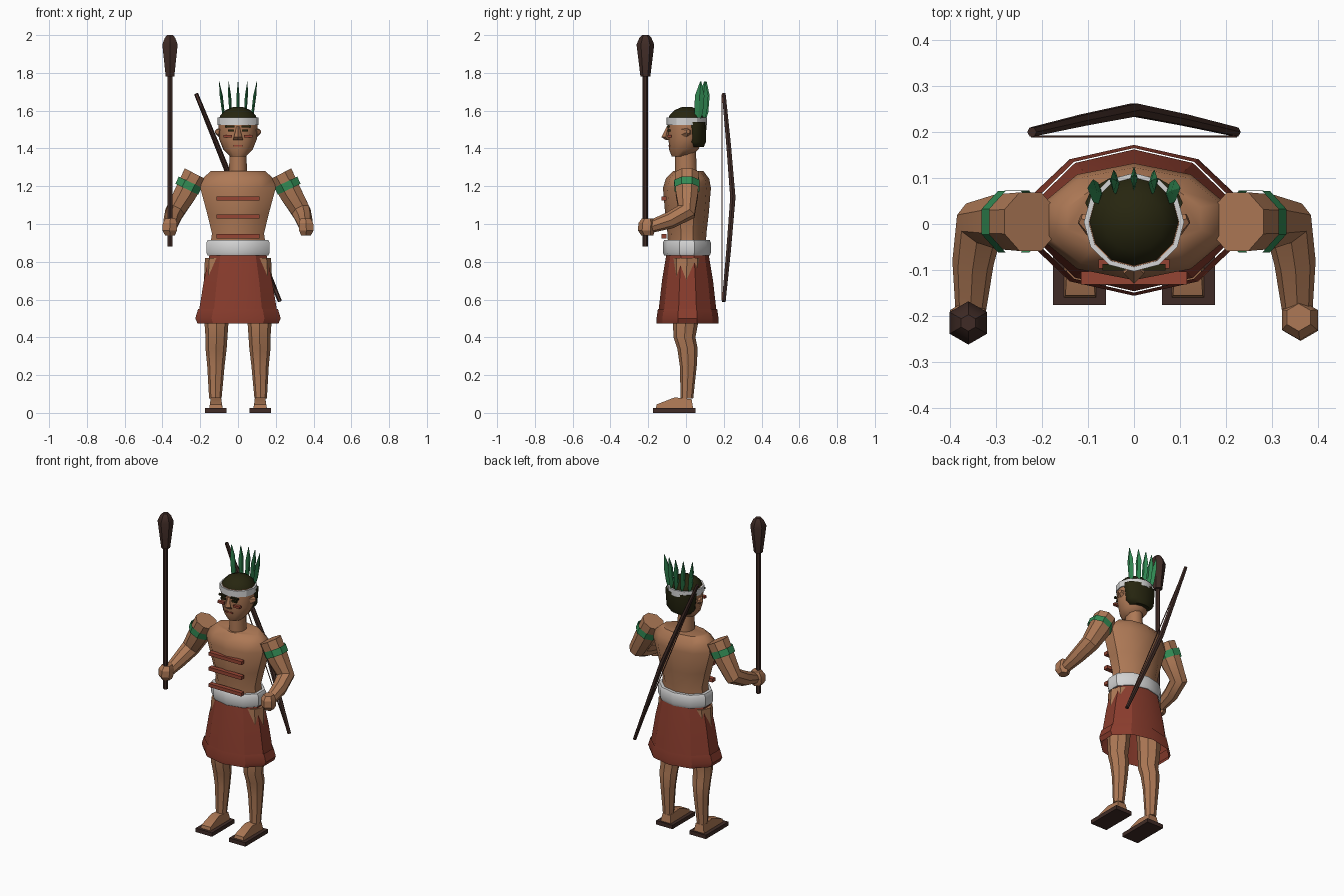
import bpy, bmesh, math
from mathutils import Vector

def material(name, rgb):
    m = bpy.data.materials.new(name)
    m.diffuse_color = (*rgb, 1)
    return m

SKIN = material("skin", (.42, .19, .092))
RED = material("skirt_red", (.25, .045, .026))
PAINT = material("body_paint", (.30, .06, .034))
HAIR = material("dark_hair", (.020, .019, .005))
WOOD = material("dark_wood", (.050, .024, .019))
GREEN = material("leaf_green", (.032, .26, .09))
WHITE = material("white_cloth", (.66, .66, .66))
CORD = material("bow_cord", (.13, .048, .033))

def finish(name, bm, mat, angle=30):
    bmesh.ops.recalc_face_normals(bm, faces=bm.faces)
    me = bpy.data.meshes.new(name)
    bm.to_mesh(me)
    bm.free()
    me.materials.append(mat)
    ob = bpy.data.objects.new(name, me)
    bpy.context.collection.objects.link(ob)
    bpy.ops.object.select_all(action='DESELECT')
    ob.select_set(True)
    bpy.context.view_layer.objects.active = ob
    bpy.ops.object.shade_smooth_by_angle(angle=math.radians(angle))
    return ob

def skin_rings(name, rings, mat, angle, caps=True):
    """Bridge rings of points into a surface."""
    bm = bmesh.new()
    rows = [[bm.verts.new(p) for p in r] for r in rings]
    n = len(rows[0])
    for a, b in zip(rows, rows[1:]):
        for i in range(n):
            j = (i + 1) % n
            bm.faces.new((a[i], a[j], b[j], b[i]))
    if caps:
        bm.faces.new(rows[0])
        bm.faces.new(rows[-1])
    return finish(name, bm, mat, angle)

def loft(name, rings, n, mat, angle=30, caps=True):
    """Stack of level ellipses: (x, y, z, rx, ry)."""
    turn = [math.pi / 2 + math.tau * i / n for i in range(n)]
    return skin_rings(name, [[(x + rx * math.cos(t), y + ry * math.sin(t), z) for t in turn]
                             for x, y, z, rx, ry in rings], mat, angle, caps)

def tube(name, path, n, mat, angle=30, caps=True):
    """Round tube along points (x, y, z, radius) with mitred joints."""
    pts = [Vector(p[:3]) for p in path]
    rings = []
    u = None
    for i, p in enumerate(pts):
        d0 = (p - pts[i - 1]).normalized() if i else (pts[1] - p).normalized()
        d1 = (pts[i + 1] - p).normalized() if i < len(pts) - 1 else d0
        t = (d0 + d1).normalized()
        u = Vector((0, 1, 0)) if u is None else u
        u = (u - t * u.dot(t)).normalized()
        v = t.cross(u)
        r = path[i][3]
        rings.append([p + r * (u * math.cos(math.tau * (k + .5) / n) + v * math.sin(math.tau * (k + .5) / n))
                      for k in range(n)])
    return skin_rings(name, rings, mat, angle, caps)

def box(name, centre, size, mat):
    bm = bmesh.new()
    bmesh.ops.create_cube(bm, size=1)
    for v in bm.verts:
        v.co = Vector(centre) + Vector([a * b for a, b in zip(v.co, size)])
    return finish(name, bm, mat)

# Torso, neck and clothing
loft("torso", [(0, .005, .88, .155, .10), (0, .005, .95, .145, .103), (0, .005, 1.05, .17, .115),
               (0, .005, 1.19, .21, .127), (0, .008, 1.24, .198, .115), (0, .012, 1.28, .152, .08)],
     10, SKIN, 45)
loft("neck", [(0, 0, 1.26, .05, .058), (0, -.003, 1.40, .047, .055)], 10, SKIN, 45)
loft("belt", [(0, .005, .832, .168, .120), (0, .005, .848, .176, .127),
              (0, .005, .90, .176, .127), (0, .005, .916, .168, .120)], 10, WHITE)
loft("skirt", [(0, .008, .84, .158, .112), (0, .008, .70, .19, .135), (0, .008, .535, .218, .154)],
     10, RED, caps=False)
loft("skirt_hem", [(0, .008, .55, .222, .157), (0, .008, .50, .238, .164), (0, .008, .473, .225, .163)],
     10, RED, caps=False)

# Painted bars across the chest
for z in (1.135, 1.04, .935):
    box("chest_bar", (0, -.117, z), (.23, .028, .022), PAINT)

# Head and hair
loft("head", [(0, -.025, 1.357, .042, .05), (0, -.012, 1.395, .078, .078), (0, 0, 1.45, .1, .092),
              (0, .003, 1.53, .104, .1), (0, .003, 1.565, .098, .096)], 12, SKIN, 50)
loft("hair_cap", [(0, .005, 1.545, .102, .101), (0, .005, 1.575, .094, .093),
                  (0, .005, 1.603, .066, .065), (0, .005, 1.62, .025, .025)], 12, HAIR, 50)
loft("back_hair", [(0, .052, 1.408, .068, .042), (0, .050, 1.435, .095, .056),
                   (0, .046, 1.54, .106, .062)], 12, HAIR, 50)
loft("headband", [(0, .004, 1.524, .109, .107), (0, .004, 1.563, .109, .107)], 12, WHITE)
loft("nose", [(0, -.095, 1.445, .026, .012), (0, -.108, 1.46, .022, .022),
              (0, -.094, 1.515, .008, .008)], 4, SKIN)
box("mouth", (0, -.087, 1.415), (.05, .012, .008), PAINT)

for s in (-1, 1):
    # Face details
    box("eye", (s * .038, -.09, 1.495), (.032, .014, .012), HAIR)
    box("eyebrow", (s * .043, -.094, 1.516), (.05, .014, .01), HAIR)
    box("cheek_stripe", (s * .055, -.087, 1.465), (.045, .02, .014), PAINT)
    tube("ear", [(s * .09, .0, 1.485, .03), (s * .117, .012, 1.49, .012)], 6, SKIN)

    # Arm, armband and hand
    tube("arm", [(s * .225, .005, 1.265, .069), (s * .28, .005, 1.16, .064), (s * .335, .002, 1.065, .054),
                 (s * .35, -.085, 1.02, .045), (s * .355, -.19, .985, .033)], 8, SKIN, 35)
    tube("armband", [(s * .253, .005, 1.222, .073), (s * .271, .005, 1.184, .072)], 8, GREEN, caps=False)
    loft("hand", [(s * .36, -.205, .94, .030, .032), (s * .362, -.21, .965, .044, .044),
                  (s * .36, -.208, 1.005, .044, .044), (s * .358, -.203, 1.03, .030, .030)], 6, SKIN)

    # Leg, foot and sandal
    loft("leg", [(s * .095, .005, .82, .08, .08), (s * .112, 0, .62, .072, .072),
                 (s * .114, -.003, .47, .063, .066), (s * .114, -.008, .40, .058, .058),
                 (s * .116, .008, .34, .056, .054), (s * .117, .012, .25, .046, .045),
                 (s * .12, .005, .075, .033, .033)], 8, SKIN, 35)
    profile = [(-.16, .022, .035), (-.155, .045, .032), (-.06, .082, .027), (.03, .072, .027), (.038, .022, .036)]
    skin_rings("foot", [[(s * .117 + k * w, y, z) for y, z, w in profile] for k in (-1, 1)], SKIN, 30)
    box("sandal_sole", (s * .118, -.063, .0125), (.115, .226, .025), WOOD)

# Feather crown: narrow blades leaning outwards
for i in range(-2, 3):
    x, y = i * .036, .092 - .007 * i * i
    blade = ((0, 1.55, .004, .012), (.2, 1.59, .007, .023), (.6, 1.68, .008, .025), (1, 1.755, .001, .003))
    loft("feather", [(x + i * .014 * t, y + .014 * t, z, rx, ry) for t, z, rx, ry in blade], 4, GREEN)

# Long club held in one hand
CX, CY = -.36, -.215
loft("club_shaft", [(CX, CY, .88, .014, .014), (CX, CY, 1.79, .014, .014)], 6, WOOD)
loft("club_head", [(CX, CY, 1.78, .026, .026), (CX, CY, 1.95, .047, .047), (CX, CY, 1.985, .032, .032),
                   (CX, CY, 2.0, .018, .018)], 6, WOOD)

# Bow slung across the back
tube("bow", [(-.222, .2, 1.69, .011), (-.11, .226, 1.415, .014), (0, .248, 1.14, .016),
             (.11, .226, .865, .014), (.222, .2, .59, .011)], 6, WOOD)
tube("bow_string", [(-.222, .19, 1.685, .003), (.222, .19, .595, .003)], 4, CORD)
